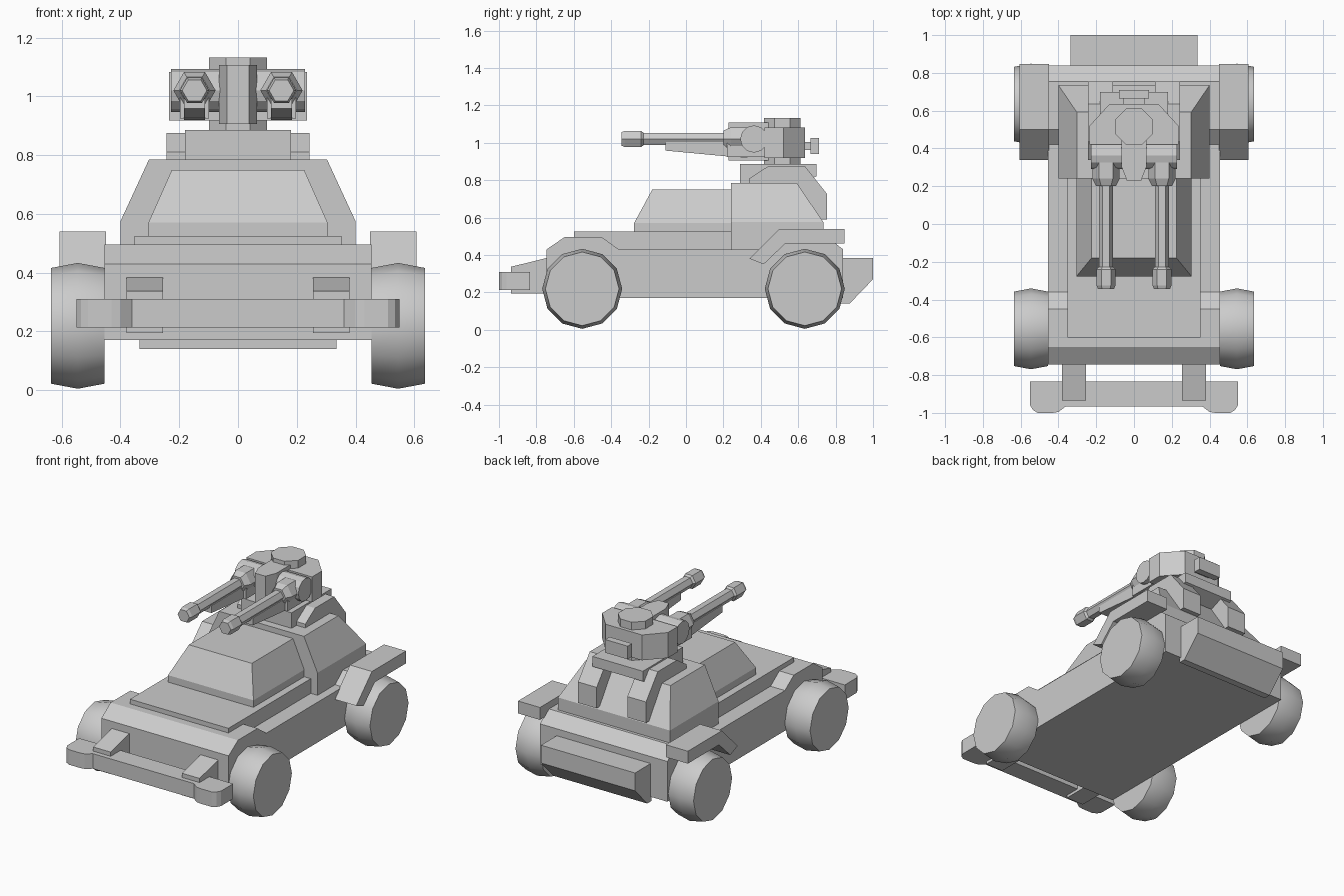
import bpy, bmesh, math

if "Cube" in bpy.data.objects:
    bpy.data.objects.remove(bpy.data.objects["Cube"])


def make(name, rings, cap=True, smooth=False):
    """Loft a list of equal-length rings of 3D points into a closed object."""
    bm = bmesh.new()
    vs = [[bm.verts.new(p) for p in r] for r in rings]
    n = len(rings[0])
    for a, b in zip(vs, vs[1:]):
        for i in range(n):
            f = bm.faces.new((a[i], a[(i + 1) % n], b[(i + 1) % n], b[i]))
            f.smooth = smooth
    if cap:
        bm.faces.new(vs[0])
        bm.faces.new(vs[-1])
    bmesh.ops.recalc_face_normals(bm, faces=bm.faces[:])
    me = bpy.data.meshes.new(name)
    bm.to_mesh(me)
    bm.free()
    ob = bpy.data.objects.new(name, me)
    bpy.context.collection.objects.link(ob)
    return ob


def side(name, prof, x0, x1):
    """Extrude a (y, z) side profile across x."""
    return make(name, [[(x, y, z) for y, z in prof] for x in (x0, x1)])


def plan(name, prof, z0, z1):
    """Extrude an (x, y) plan outline upwards."""
    return make(name, [[(x, y, z) for x, y in prof] for z in (z0, z1)])


def box(name, x0, x1, y0, y1, z0, z1):
    return plan(name, [(x0, y0), (x1, y0), (x1, y1), (x0, y1)], z0, z1)


def mirrored(half):
    """Complete an (x, y) outline given its right half."""
    return half + [(-x, y) for x, y in reversed(half)]


def rect(hw, y0, y1, z):
    return [(-hw, y0, z), (hw, y0, z), (hw, y1, z), (-hw, y1, z)]


def turned_y(name, x, z, n, stations):
    """Lathed part along y from (y, radius) stations, corners at +-x."""
    return make(name, [[(x + r * math.cos(2 * math.pi * i / n), y,
                         z + r * math.sin(2 * math.pi * i / n))
                        for i in range(n)] for y, r in stations])


def turned_x(name, y, z, n, stations, smooth=False):
    """Lathed part along x from (x, radius) stations, a corner pointing up."""
    return make(name, [[(x, y + r * math.sin(2 * math.pi * i / n),
                         z + r * math.cos(2 * math.pi * i / n))
                        for i in range(n)] for x, r in stations], smooth=smooth)


# Hull, hood and rear locker
side("hull", [(-.745, .17), (-.745, .43), (-.65, .495), (-.45, .495),
              (-.36, .43), (.42, .43), (.5, .495), (.755, .495),
              (.84, .43), (.84, .17)], -.455, .455)
box("hood_plate", -.352, .352, -.6, .26, .42, .525)
side("rear_locker", [(.83, .385), (1, .385), (1, .27), (.875, .14), (.83, .14)],
     -.336, .336)

# Cabin: sloped windscreen block in front, wider block behind
make("front_cabin", [rect(.305, -.278, .26, .5), rect(.305, -.278, .26, .57),
                     rect(.225, -.18, .26, .75)])
make("rear_cabin", [rect(.4, .24, .735, .42), rect(.4, .24, .735, .575),
                    rect(.303, .24, .592, .785)])

# Front bumper
plan("front_bumper", mirrored([(.36, -.965), (.4, -.995), (.43, -1), (.51, -1),
                               (.535, -.985), (.55, -.96), (.55, -.835)]), .213, .31)

for s, tag in ((-1, "left"), (1, "right")):
    # Bumper brackets
    side("bumper_bracket_" + tag, [(-.935, .195), (-.935, .337), (-.74, .385),
                                   (-.74, .195)], s * .255, s * .38)
    # Rear fenders
    side("rear_fender_" + tag, [(.34, .38), (.5, .54), (.848, .54), (.848, .46),
                                (.53, .46), (.415, .35)], s * .45, s * .607)
    # Wheels
    for y, end in ((-.555, "front"), (.635, "rear")):
        turned_x(f"{end}_wheel_{tag}", y, .219, 12,
                 [(s * .455, .197), (s * .545, .214), (s * .636, .197)], smooth=True)
    # Turret support ribs
    side("turret_rib_" + tag, [(.34, .77), (.34, .81), (.44, .875), (.635, .875),
                               (.755, .725), (.755, .59), (.69, .59), (.55, .77)],
         s * .11, s * .243)

    # Guns
    gx, gz = s * .148, 1.02
    turned_y("gun_breech_" + tag, gx, gz, 6, [(.4, .072), (.24, .072), (.2, .052)])
    turned_y("gun_barrel_" + tag, gx, gz, 6, [(.22, .038), (-.25, .038)])
    turned_y("gun_muzzle_" + tag, gx, gz, 6,
             [(-.225, .036), (-.24, .05), (-.325, .05), (-.345, .042)])
    side("barrel_support_" + tag, [(-.11, 1.005), (-.11, .958), (.22, .927),
                                   (.33, .92), (.33, 1.005)], gx - .035, gx + .035)
    box("gun_cradle_" + tag, gx - .05, gx + .05, .22, .42, .925, 1.0)

# Turret platform and body
side("turret_platform", [(.29, .78), (.29, .885), (.698, .885), (.698, .82),
                         (.6, .78)], -.18, .18)
plan("turret_body", mirrored([(.235, .42), (.235, .52), (.13, .635)]), .918, 1.082)
plan("turret_core", [(.106 * math.cos(math.radians(22.5 + 45 * i)),
                      .515 + .106 * math.sin(math.radians(22.5 + 45 * i)))
                     for i in range(8)], .88, 1.132)
plan("turret_prow", mirrored([(.065, .45), (.065, .3), (.037, .228)]), .905, 1.107)
turned_x("gun_trunnion", .363, 1.02, 12, [(-.228, .073), (.228, .073)])
# Rear sight box
box("sight_mount", -.055, .055, .62, .68, .96, 1.005)
box("sight_box", -.08, .08, .665, .71, .94, 1.025)
